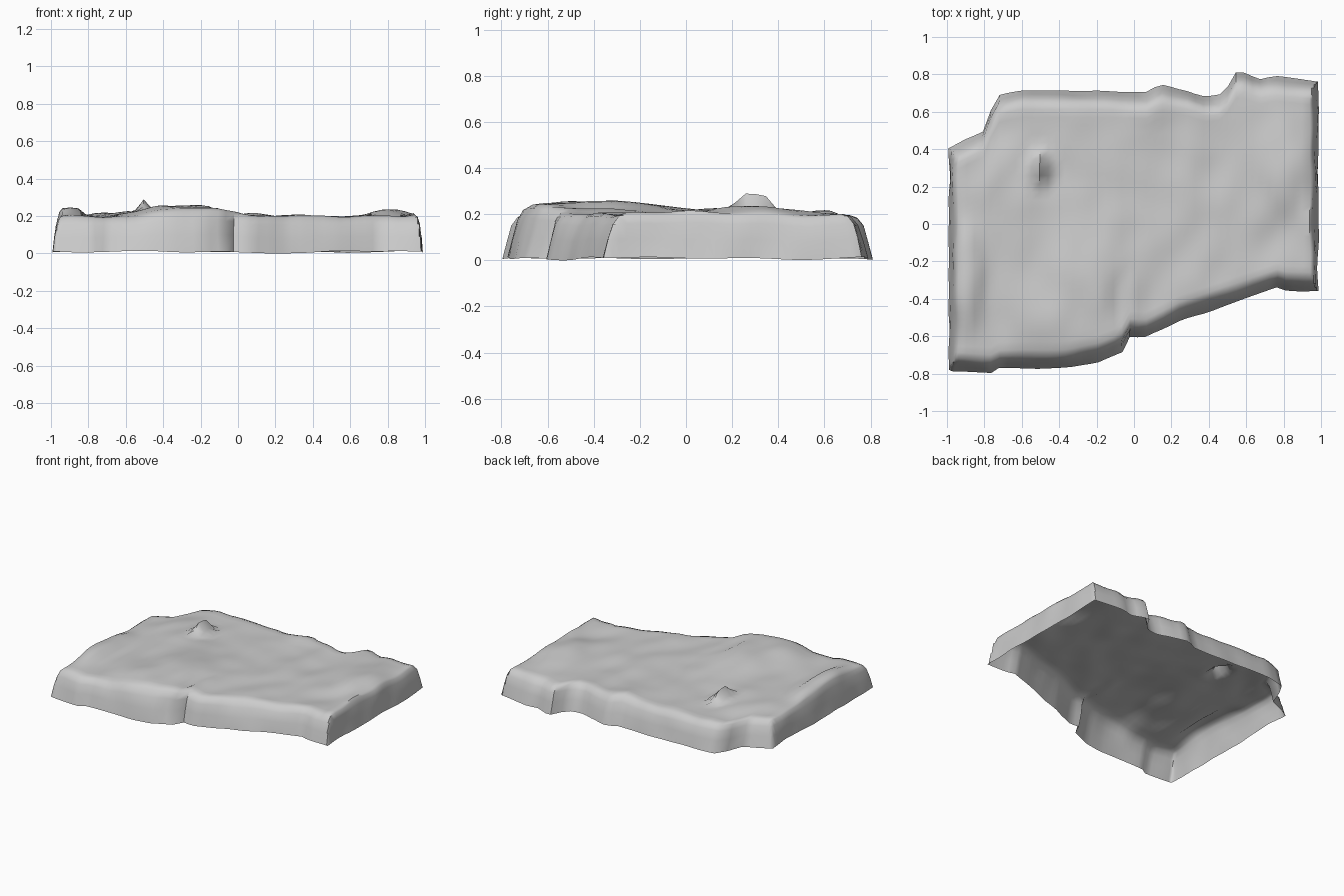
import bpy, bmesh, math
from mathutils import noise, Vector

if "Cube" in bpy.data.objects:
    bpy.data.objects.remove(bpy.data.objects["Cube"])

# Plan outline: front and back edges as (x, y)
FRONT = [(-1, -.77), (-.97, -.785), (-.76, -.80), (-.72, -.775), (-.35, -.77), (-.2, -.74),
         (-.06, -.68), (-.03, -.605), (.06, -.61), (.24, -.52), (.77, -.34), (.8, -.355), (1, -.36)]
BACK = [(-1, .40), (-.98, .41), (-.8, .5), (-.77, .6), (-.72, .69), (-.6, .715), (-.1, .71),
        (.08, .7), (.13, .745), (.3, .71), (.36, .68), (.45, .68), (.5, .73), (.54, .81),
        (.62, .81), (.65, .77), (.75, .79), (1, .765)]

# Bumps on the top: x, y, radius x, radius y, height
BUMPS = [(-.28, -.45, .28, .36, .055), (-.5, .3, .045, .09, .09), (-.9, -.3, .08, .3, .045),
         (.8, .3, .12, .25, .03), (-.4, .0, .3, .25, .02), (.94, -.1, .05, .2, .015),
         (-.65, .25, .15, .2, .012), (.1, .62, .15, .08, .01), (-.08, -.4, .04, .15, -.02),
         (.4, .3, .08, .3, -.015), (-.75, -.45, .08, .25, -.01)]

# Rounded wall section: inset fraction, height fraction
WALL = [(0, 0), (.22, .42), (.42, .76), (.68, .94), (1, 1)]
L = len(WALL) - 1


def lerp_path(pts, x):
    for (x0, y0), (x1, y1) in zip(pts, pts[1:]):
        if x <= x1:
            return y0 + (y1 - y0) * max(0, (x - x0) / (x1 - x0))
    return pts[-1][1]


def spread(i, n, lo, hi, in_lo, in_hi):
    """Position i of n between lo and hi, with wall layers at both ends."""
    if i <= L:
        return lo + WALL[i][0] * in_lo
    if i >= n - 1 - L:
        return hi - WALL[n - 1 - i][0] * in_hi
    t = (i - L) / (n - 1 - 2 * L)
    return lo + in_lo + t * (hi - in_hi - lo - in_lo)


def rise(i, n):
    return WALL[min(i, n - 1 - i, L)][1]


def top_height(x, y):
    z = .203 + .010 * noise.noise(Vector((x * 3, y * 3, 1.7)))
    z += .012 * noise.noise(Vector((x * 7, y * 5, 5.1)))
    for bx, by, rx, ry, h in BUMPS:
        d = ((x - bx) / rx) ** 2 + ((y - by) / ry) ** 2
        z += h * math.exp(-d ** 2)
    return z


# Open-bottomed rock slab
NX, NY = 52, 38
bm = bmesh.new()
grid = []
for i in range(NX):
    col = []
    for j in range(NY):
        x = spread(i, NX, -.99, .985, .05, .045)
        y = spread(j, NY, lerp_path(FRONT, x), lerp_path(BACK, x), .10, .10)
        f = min(rise(i, NX), rise(j, NY))
        base = .013 + .012 * noise.noise(Vector((x * 3, y * 3, 9)))
        z = max(0, base) + f * (top_height(x, y) - base)
        # craggy side walls
        w = .010 if f < 1 else .004
        x += w * noise.noise(Vector((x * 6, y * 6, z * 8 + 3)))
        y += w * noise.noise(Vector((x * 6, y * 6, z * 8 + 20)))
        col.append(bm.verts.new((x, y, z)))
    grid.append(col)
for i in range(NX - 1):
    for j in range(NY - 1):
        bm.faces.new((grid[i][j], grid[i + 1][j], grid[i + 1][j + 1], grid[i][j + 1]))
lowest = min(v.co.z for v in bm.verts)
for v in bm.verts:
    v.co.z -= lowest

mesh = bpy.data.meshes.new("rock_slab")
bm.to_mesh(mesh)
bm.free()
slab = bpy.data.objects.new("rock_slab", mesh)
bpy.context.collection.objects.link(slab)
bpy.context.view_layer.objects.active = slab
slab.select_set(True)
bpy.ops.object.shade_smooth_by_angle(angle=math.radians(50))
